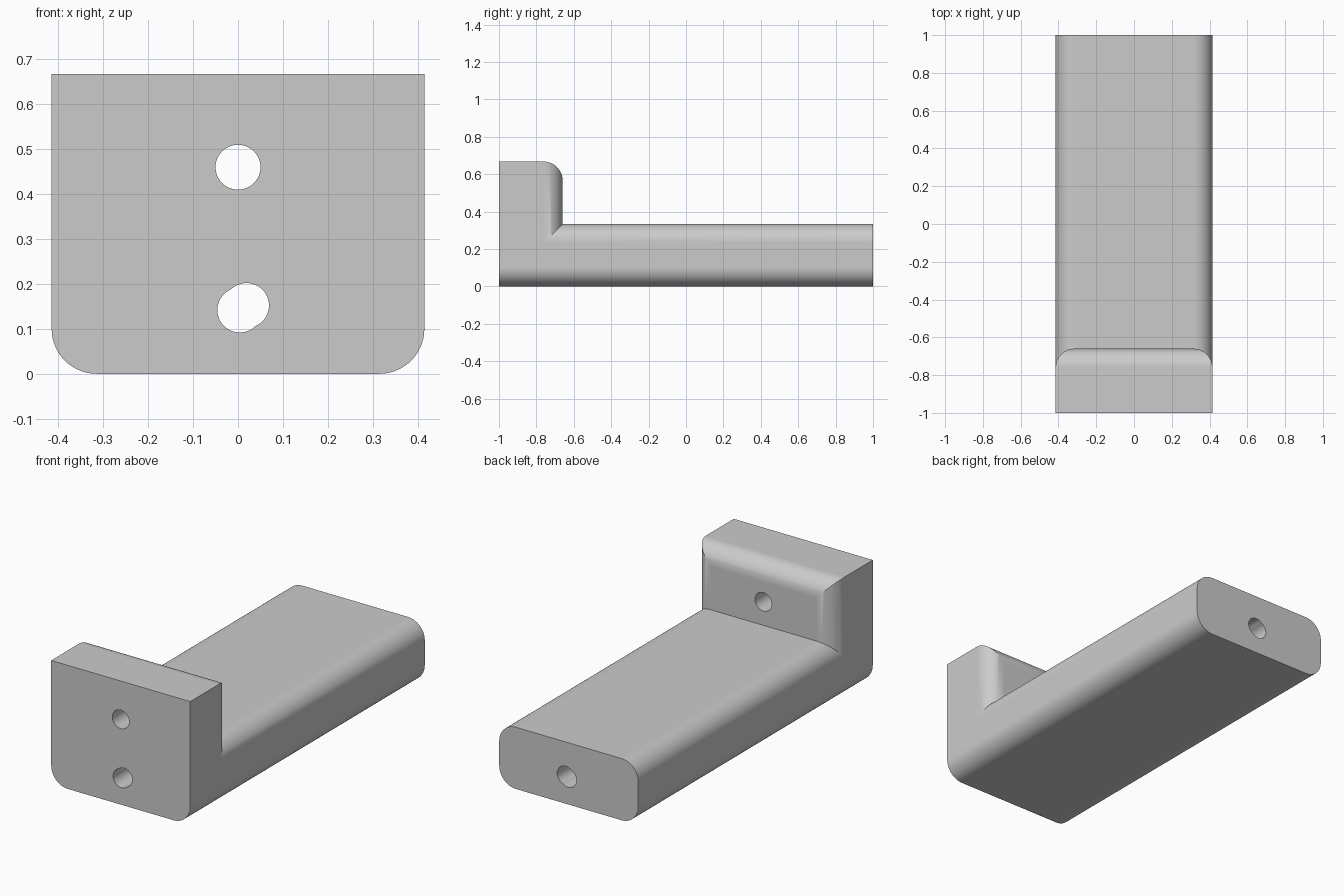
import bpy
import bmesh
from math import radians
from mathutils import Matrix

HALF_W, RADIUS, EPS = 0.415, 0.1, 1e-4

if "Cube" in bpy.data.objects:
    bpy.data.objects.remove(bpy.data.objects["Cube"])


def add_object(name, bm):
    mesh = bpy.data.meshes.new(name)
    bm.to_mesh(mesh)
    bm.free()
    obj = bpy.data.objects.new(name, mesh)
    bpy.context.collection.objects.link(obj)
    return obj


def rounded_box(name, y0, y1, z0, z1, picks):
    """Box whose edges chosen by picks(a, b) are rounded."""
    bm = bmesh.new()
    bmesh.ops.create_cube(bm, size=1)
    for v in bm.verts:
        v.co = (v.co.x * 2 * HALF_W,
                y1 if v.co.y > 0 else y0,
                z1 if v.co.z > 0 else z0)
    edges = [e for e in bm.edges if picks(e.verts[0].co, e.verts[1].co)]
    bmesh.ops.bevel(bm, geom=edges, offset=RADIUS, segments=14,
                    profile=0.5, affect='EDGES', clamp_overlap=False)
    return add_object(name, bm)


def combine(target, tool, operation):
    mod = target.modifiers.new(operation, 'BOOLEAN')
    mod.operation = operation
    mod.solver = 'EXACT'
    mod.object = tool
    bpy.context.view_layer.objects.active = target
    bpy.ops.object.modifier_apply(modifier=mod.name)
    bpy.data.objects.remove(tool)


# Long bar, rounded along its length
bracket = rounded_box("bracket", -1, 1, 0, 0.333,
                      lambda a, b: abs(a.y - b.y) > 1)

# Upright end block, rounded at the top and sides of its rear face
BACK, WALL_BASE = -0.66, 0.15
upright = rounded_box("upright", -1, BACK, WALL_BASE, 0.667,
                      lambda a, b: min(a.y, b.y) > BACK - EPS
                      and max(a.z, b.z) > WALL_BASE + EPS)
combine(bracket, upright, 'UNION')

# Bolt hole in the upright, and two overlapping bores along the bar
for x, z, y, length in ((0, 0.46, -0.8, 1), (0.004, 0.142, 0, 3),
                        (0.019, 0.152, 0, 3)):
    bm = bmesh.new()
    bmesh.ops.create_cone(
        bm, cap_ends=True, segments=48, radius1=0.05, radius2=0.05, depth=length,
        matrix=Matrix.Translation((x, y, z)) @ Matrix.Rotation(radians(90), 4, 'X'))
    cutter = add_object("hole_cutter", bm)
    cutter.hide_render = True
    combine(bracket, cutter, 'DIFFERENCE')

# Merge coplanar faces left by the joins
bm = bmesh.new()
bm.from_mesh(bracket.data)
bmesh.ops.remove_doubles(bm, verts=bm.verts, dist=1e-5)
bmesh.ops.dissolve_limit(bm, angle_limit=radians(0.5), verts=bm.verts, edges=bm.edges)
bm.to_mesh(bracket.data)
bm.free()

# Smooth rounds with flat main faces
bpy.ops.object.select_all(action='DESELECT')
bracket.select_set(True)
bpy.context.view_layer.objects.active = bracket
bpy.ops.object.shade_smooth_by_angle(angle=radians(25))
weighted = bracket.modifiers.new("flat_faces", 'WEIGHTED_NORMAL')
weighted.keep_sharp = True

# Plain grey
grey = bpy.data.materials.new("plain_grey")
grey.use_nodes = True
colour = (0.6, 0.6, 0.6, 1)
grey.diffuse_color = colour
grey.node_tree.nodes["Principled BSDF"].inputs["Base Color"].default_value = colour
bracket.data.materials.clear()
bracket.data.materials.append(grey)
